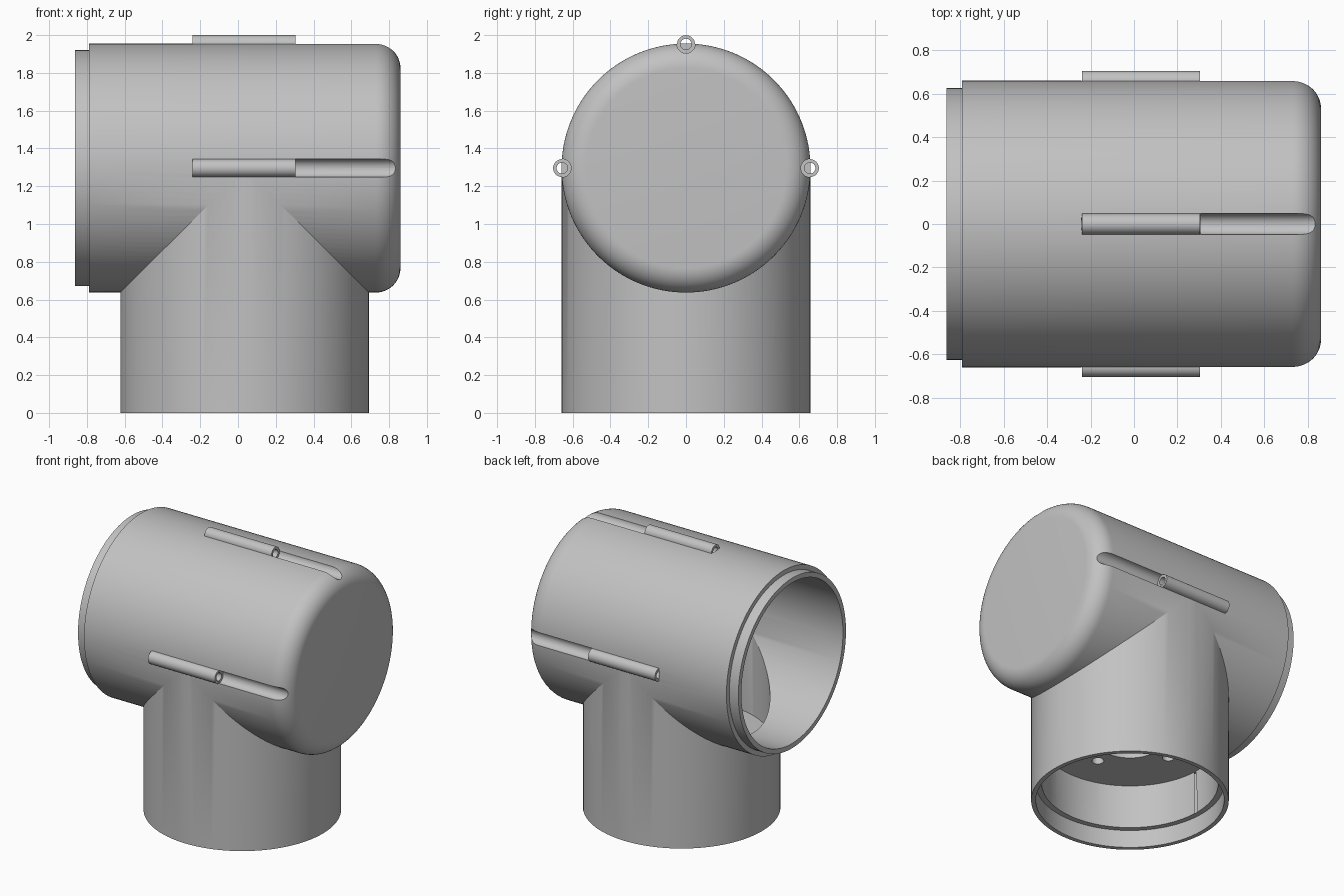
import bpy, bmesh, math
from mathutils import Matrix, Vector

cube = bpy.data.objects.get("Cube")
if cube:
    bpy.data.objects.remove(cube, do_unlink=True)

R = 0.659          # outer radius of both pipes
BORE = 0.59        # inner radius of both pipes
AXIS_Z = 1.296     # height of the horizontal pipe's axis
LEG_X = 0.035      # position of the vertical pipe's axis
TUBE_R, TUBE_BORE = 0.048, 0.029
TUBE_X0, TUBE_X1 = -0.24, 0.305
ALONG_X = Matrix.Rotation(math.pi / 2, 4, "Y")

grey = bpy.data.materials.new("plain_grey")
grey.use_nodes = True
COLOUR = (0.54, 0.54, 0.54, 1)
grey.diffuse_color = COLOUR
grey.node_tree.nodes["Principled BSDF"].inputs["Base Color"].default_value = COLOUR


def lathe(name, profile, loc=(0, 0, 0), rot=Matrix(), steps=128):
    """Closed solid from a (radius, height) profile that starts and ends in flat caps."""
    bm = bmesh.new()
    rings = [[bm.verts.new((r * math.cos(math.tau * i / steps),
                            r * math.sin(math.tau * i / steps), h)) for i in range(steps)]
             for r, h in profile]
    for low, high in zip(rings, rings[1:]):
        for i in range(steps):
            j = (i + 1) % steps
            bm.faces.new((low[i], low[j], high[j], high[i]))
    bm.faces.new(rings[0])
    bm.faces.new(rings[-1])
    bmesh.ops.recalc_face_normals(bm, faces=bm.faces)
    bm.transform(Matrix.Translation(loc) @ rot)
    mesh = bpy.data.meshes.new(name)
    bm.to_mesh(mesh)
    bm.free()
    mesh.materials.append(grey)
    ob = bpy.data.objects.new(name, mesh)
    bpy.context.collection.objects.link(ob)
    return ob


def rod(name, r, h0, h1, loc=(0, 0, 0), rot=Matrix(), steps=128):
    return lathe(name, [(r, h0), (r, h1)], loc, rot, steps)


def combine(target, tool, operation):
    mod = target.modifiers.new("join", "BOOLEAN")
    mod.operation, mod.solver, mod.object = operation, "EXACT", tool
    bpy.context.view_layer.objects.active = target
    bpy.ops.object.modifier_apply(modifier=mod.name)
    bpy.data.objects.remove(tool, do_unlink=True)


def smooth(ob):
    bpy.ops.object.select_all(action="DESELECT")
    ob.select_set(True)
    bpy.context.view_layer.objects.active = ob
    bpy.ops.object.shade_smooth_by_angle(angle=math.radians(25))


# Horizontal pipe: stepped lip at one end, rounded cap at the other
fillet = 0.13
round_edge = [(R - fillet + fillet * math.cos(a), 0.86 - fillet + fillet * math.sin(a))
              for a in (math.pi / 2 * i / 12 for i in range(13))]
body = lathe("pipe_body", [(0.625, -0.863), (0.625, -0.79), (R, -0.79)] + round_edge,
             (0, 0, AXIS_Z), ALONG_X)

# Vertical pipe, a hair narrower so the surfaces do not coincide
combine(body, rod("leg", R - 0.001, 0, AXIS_Z, (LEG_X, 0, 0)), "UNION")

# Hollow out both pipes and the socket at the foot
combine(body, rod("head_bore", BORE, -1, 0.78, (0, 0, AXIS_Z), ALONG_X), "DIFFERENCE")
combine(body, rod("leg_bore", BORE - 0.002, -0.2, AXIS_Z - 0.01, (LEG_X, 0, 0)), "DIFFERENCE")
combine(body, rod("foot_socket", 0.627, -0.1, 0.13, (LEG_X, 0, 0)), "DIFFERENCE")

# Three guide tubes with grooves running out over the rounded cap
for direction in (Vector((0, 0, 1)), Vector((0, 1, 0)), Vector((0, -1, 0))):
    spot = direction * (R - 0.003) + Vector((0, 0, AXIS_Z))
    combine(body, rod("groove", TUBE_R, TUBE_X1, 1, spot, ALONG_X, 40), "DIFFERENCE")
    combine(body, rod("guide_tube", TUBE_R - 0.0005, TUBE_X0, TUBE_X1 - 0.001, spot,
                      ALONG_X, 40), "UNION")
    combine(body, rod("tube_bore", TUBE_BORE, TUBE_X0 - 0.002, 1.1, spot, ALONG_X, 32),
            "DIFFERENCE")
smooth(body)

# Plate across the vertical pipe with a centre hole and four screw holes
plate = rod("inner_plate", BORE + 0.02, 0.45, 0.51, (LEG_X, 0, 0))
combine(plate, rod("centre_hole", 0.215, 0.3, 0.7, (LEG_X, 0, 0), steps=64), "DIFFERENCE")
for i in range(4):
    a = i * math.pi / 2
    spot = (LEG_X + 0.333 * math.cos(a), 0.333 * math.sin(a), 0)
    combine(plate, rod("screw_hole", 0.04, 0.3, 0.7, spot, steps=32), "DIFFERENCE")
smooth(plate)
